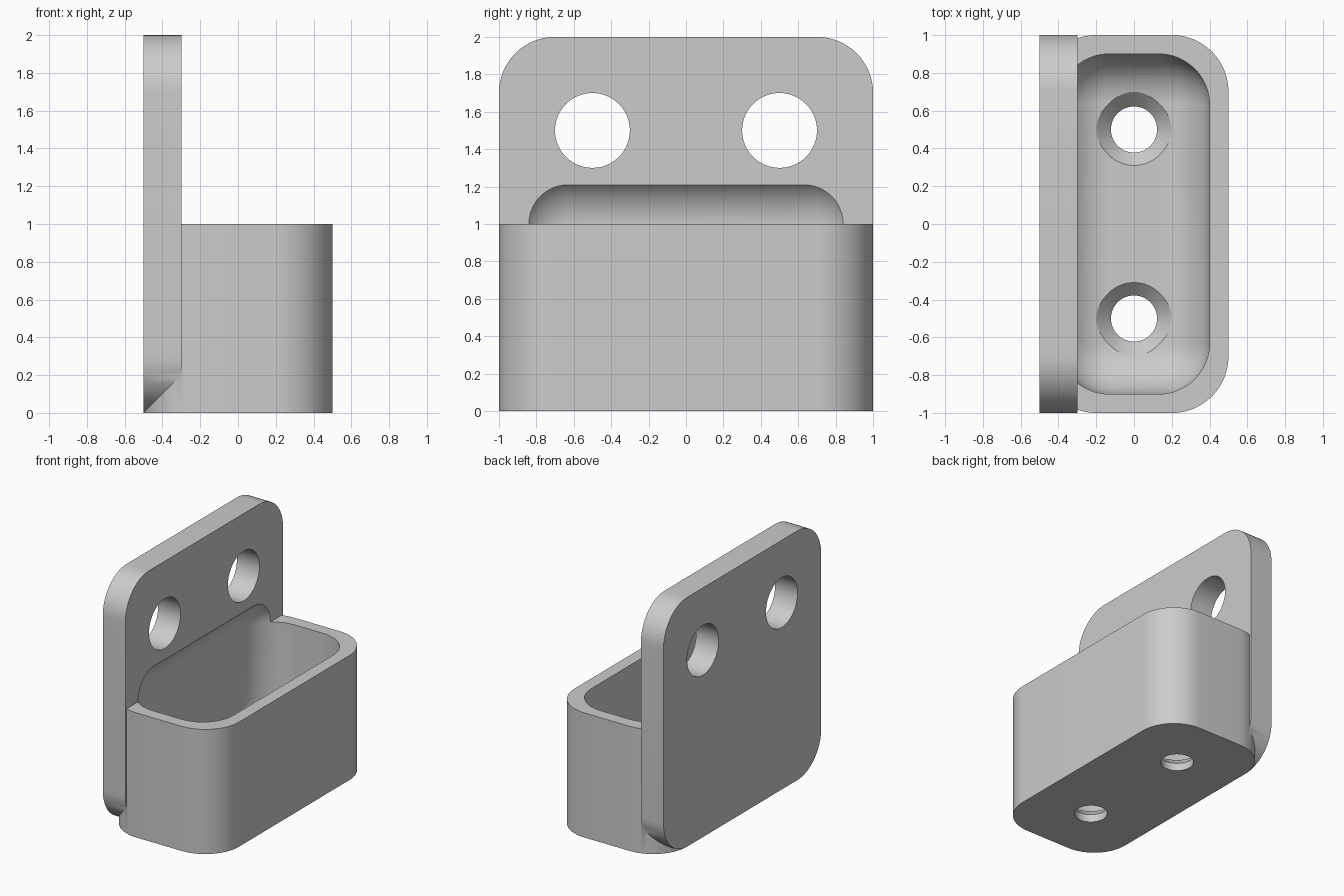
import bpy
import bmesh
import math
from mathutils import Matrix, Vector

cube = bpy.data.objects.get("Cube")
if cube:
    bpy.data.objects.remove(cube, do_unlink=True)

grey = bpy.data.materials.new("plain grey")
grey.use_nodes = True
colour = (0.6, 0.6, 0.6, 1)
grey.diffuse_color = colour
grey.node_tree.nodes["Principled BSDF"].inputs["Base Color"].default_value = colour


def finish(name, bm):
    bmesh.ops.recalc_face_normals(bm, faces=bm.faces)
    mesh = bpy.data.meshes.new(name)
    bm.to_mesh(mesh)
    bm.free()
    mesh.materials.append(grey)
    obj = bpy.data.objects.new(name, mesh)
    bpy.context.collection.objects.link(obj)
    return obj


def rounded_box(name, low, high, radius, axis=None):
    """Box with the edges along one axis rounded, or every edge if no axis."""
    low, high = Vector(low), Vector(high)
    bm = bmesh.new()
    bmesh.ops.create_cube(bm, size=1)
    bmesh.ops.scale(bm, vec=high - low, verts=bm.verts)
    bmesh.ops.translate(bm, vec=(low + high) / 2, verts=bm.verts)
    edges = [e for e in bm.edges if axis is None
             or abs(e.verts[0].co[axis] - e.verts[1].co[axis]) > 0.01]
    bmesh.ops.bevel(bm, geom=edges, offset=radius, offset_type='OFFSET',
                    segments=16, profile=0.5, affect='EDGES')
    return finish(name, bm)


def cone(name, centre, r1, r2, depth, turn=0):
    bm = bmesh.new()
    place = Matrix.Translation(centre) @ Matrix.Rotation(turn, 4, 'Y')
    bmesh.ops.create_cone(bm, cap_ends=True, segments=64, radius1=r1,
                          radius2=r2, depth=depth, matrix=place)
    return finish(name, bm)


def combine(target, tool, operation):
    mod = target.modifiers.new(tool.name, 'BOOLEAN')
    mod.operation = operation
    mod.solver = 'EXACT'
    mod.object = tool
    with bpy.context.temp_override(object=target, active_object=target):
        bpy.ops.object.modifier_apply(modifier=mod.name)
    bpy.data.objects.remove(tool, do_unlink=True)


# Upright plate joined to the cup
holder = rounded_box("wall_holder", (-0.5, -1, 0), (-0.3, 1, 2), 0.3, axis=0)
cup = rounded_box("cup", (-0.5, -1, 0), (0.5, 1, 1), 0.3, axis=2)
combine(holder, cup, 'UNION')

# Round-edged hollow, which also sinks into the plate
floor = 0.13
hollow = rounded_box("hollow", (-0.4, -0.9, floor), (0.4, 0.9, 1.27), 0.27)
combine(holder, hollow, 'DIFFERENCE')

for y in (-0.5, 0.5):
    # Mounting hole through the plate
    combine(holder, cone("plate_hole", (-0.4, y, 1.5), 0.2, 0.2, 0.4, math.pi / 2), 'DIFFERENCE')
    # Drain hole and its countersink in the floor
    combine(holder, cone("drain_hole", (0, y, 0.05), 0.122, 0.122, 0.3), 'DIFFERENCE')
    combine(holder, cone("countersink", (0, y, floor), 0.12, 0.26, 0.14), 'DIFFERENCE')

bpy.ops.object.select_all(action='DESELECT')
holder.select_set(True)
bpy.context.view_layer.objects.active = holder
bpy.ops.object.shade_smooth_by_angle(angle=math.radians(30))
